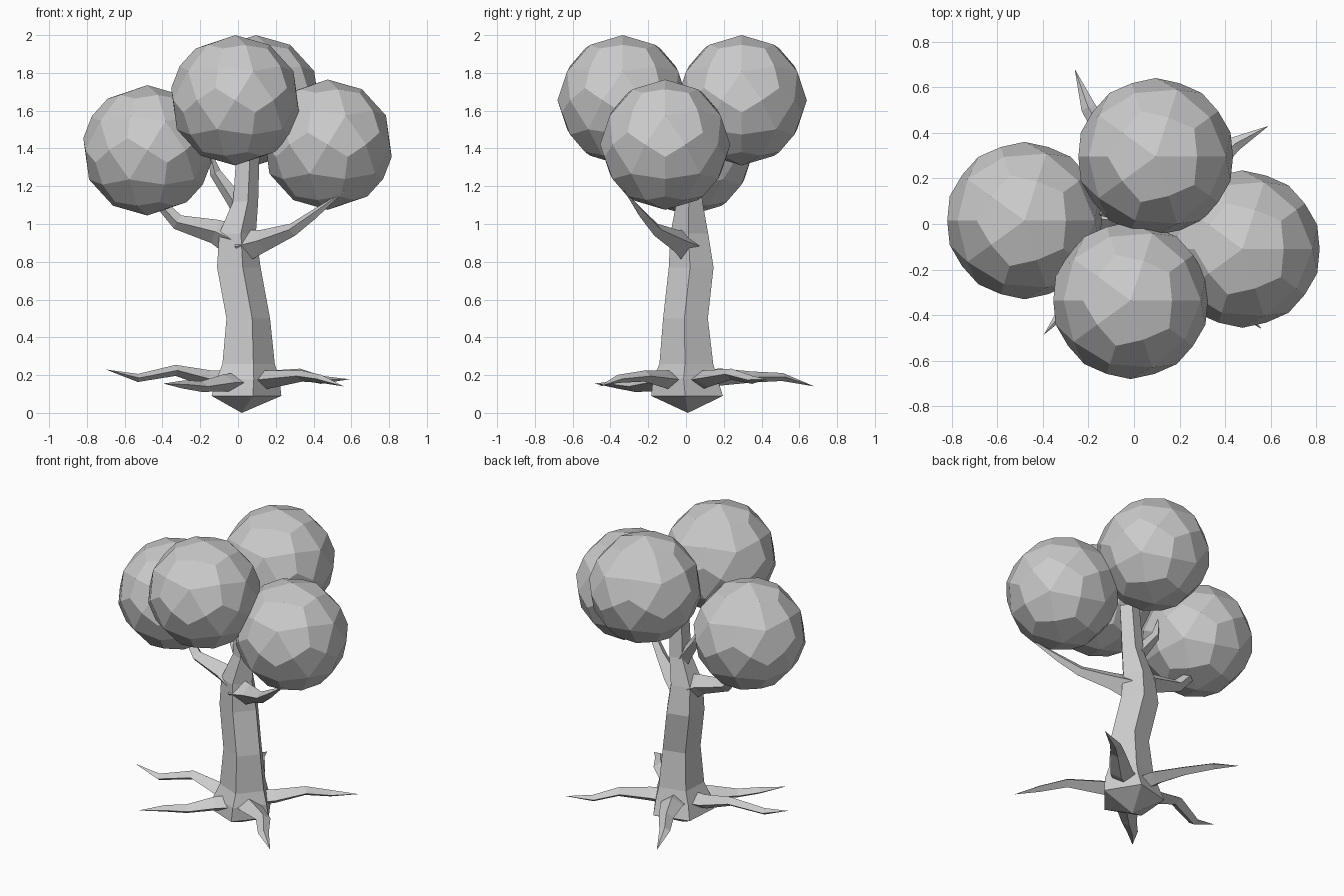
import bpy, bmesh, math
from mathutils import Vector

if "Cube" in bpy.data.objects:
    bpy.data.objects.remove(bpy.data.objects["Cube"])


def loft(name, rings):
    """Bridge successive rings of points; a single-point ring closes to a tip."""
    bm = bmesh.new()
    vs = [[bm.verts.new(p) for p in ring] for ring in rings]
    for a, b in zip(vs, vs[1:]):
        n = max(len(a), len(b))
        for i in range(n):
            j = (i + 1) % n
            if len(a) == 1:
                bm.faces.new((a[0], b[i], b[j]))
            elif len(b) == 1:
                bm.faces.new((a[i], a[j], b[0]))
            else:
                bm.faces.new((a[i], a[j], b[j], b[i]))
    for end in (vs[0], vs[-1]):
        if len(end) > 2:
            bm.faces.new(end)
    bmesh.ops.recalc_face_normals(bm, faces=bm.faces)
    mesh = bpy.data.meshes.new(name)
    bm.to_mesh(mesh)
    bm.free()
    ob = bpy.data.objects.new(name, mesh)
    bpy.context.collection.objects.link(ob)
    return ob


def limb(name, path, widths, flat=1.0, sides=4):
    """Tapered tube along a path, ending in a point."""
    pts = [Vector(p) for p in path]
    rings = []
    for k, w in enumerate(widths):
        d = (pts[min(k + 1, len(pts) - 1)] - pts[max(k - 1, 0)]).normalized()
        side = d.cross(Vector((0, 0, 1))).normalized()
        up = side.cross(d)
        rings.append([pts[k] + side * w * math.cos(a) + up * w * flat * math.sin(a)
                      for a in (math.tau * i / sides for i in range(sides))])
    rings.append([pts[-1]])
    return loft(name, rings)


# Five-sided trunk with a pointed, swollen base: z, centre x, centre y, radius
profile = [(.09, .03, .01, .2), (.18, .04, 0, .18), (.26, .045, .005, .15),
           (.5, .045, 0, .125), (.77, -.005, .03, .125), (.95, -.01, .02, .105),
           (1.12, .035, .02, .072), (1.42, .05, .01, .065)]
rings = [[(.02, .01, 0)]]
for z, cx, cy, r in profile:
    rings.append([(cx + r * math.cos(math.radians(-76 + 72 * i)),
                   cy + r * math.sin(math.radians(-76 + 72 * i)), z) for i in range(5)])
loft("trunk", rings)

# Roots spreading between the base corners
roots = {
    "root_left": [(-.05, 0, .17), (-.15, .01, .18), (-.33, .0, .225), (-.53, -.07, .185), (-.7, -.08, .23)],
    "root_front_left": [(0, -.08, .16), (-.07, -.15, .16), (-.19, -.27, .14), (-.29, -.36, .15), (-.395, -.485, .155)],
    "root_front_right": [(.1, -.06, .17), (.19, -.12, .18), (.34, -.22, .195), (.44, -.36, .18), (.56, -.46, .14)],
    "root_back_right": [(.1, .06, .17), (.19, .11, .18), (.33, .24, .205), (.44, .35, .175), (.59, .43, .178)],
    "root_back_left": [(.02, .08, .17), (-.02, .18, .19), (-.1, .35, .19), (-.2, .51, .19), (-.26, .68, .14)],
}
for name, path in roots.items():
    limb(name, path, (.08, .07, .045, .033), flat=.65)

# Branches reaching into the foliage
limb("branch_left", [(.0, .02, .9), (-.12, .02, .96), (-.32, .03, 1.01), (-.42, .06, 1.12), (-.45, .06, 1.25)],
     (.09, .065, .04, .03))
limb("branch_right", [(.02, 0, .88), (.13, -.05, .91), (.29, -.16, .97), (.4, -.23, 1.05), (.57, -.33, 1.18)],
     (.09, .06, .035, .025))
limb("branch_upper", [(.03, .02, 1.05), (-.02, .03, 1.13), (-.12, .06, 1.27), (-.16, .04, 1.42)],
     (.05, .045, .03))

# Foliage balls: icosahedra split into 60 kite faces and rounded
R = .345
balls = {"foliage_left": (-.48, .015, 1.39), "foliage_front": (-.015, -.335, 1.655),
         "foliage_back": (.095, .295, 1.655), "foliage_right": (.475, -.11, 1.42)}
for name, loc in balls.items():
    bpy.ops.mesh.primitive_ico_sphere_add(subdivisions=1, radius=R, location=loc)
    ob = bpy.context.object
    ob.name = name
    sub = ob.modifiers.new("split", 'SUBSURF')
    sub.levels = sub.render_levels = 1
    cast = ob.modifiers.new("round", 'CAST')
    cast.cast_type = 'SPHERE'
    cast.factor = 1
    cast.use_radius_as_size = False
    cast.size = R
    ob.data.shade_flat()
